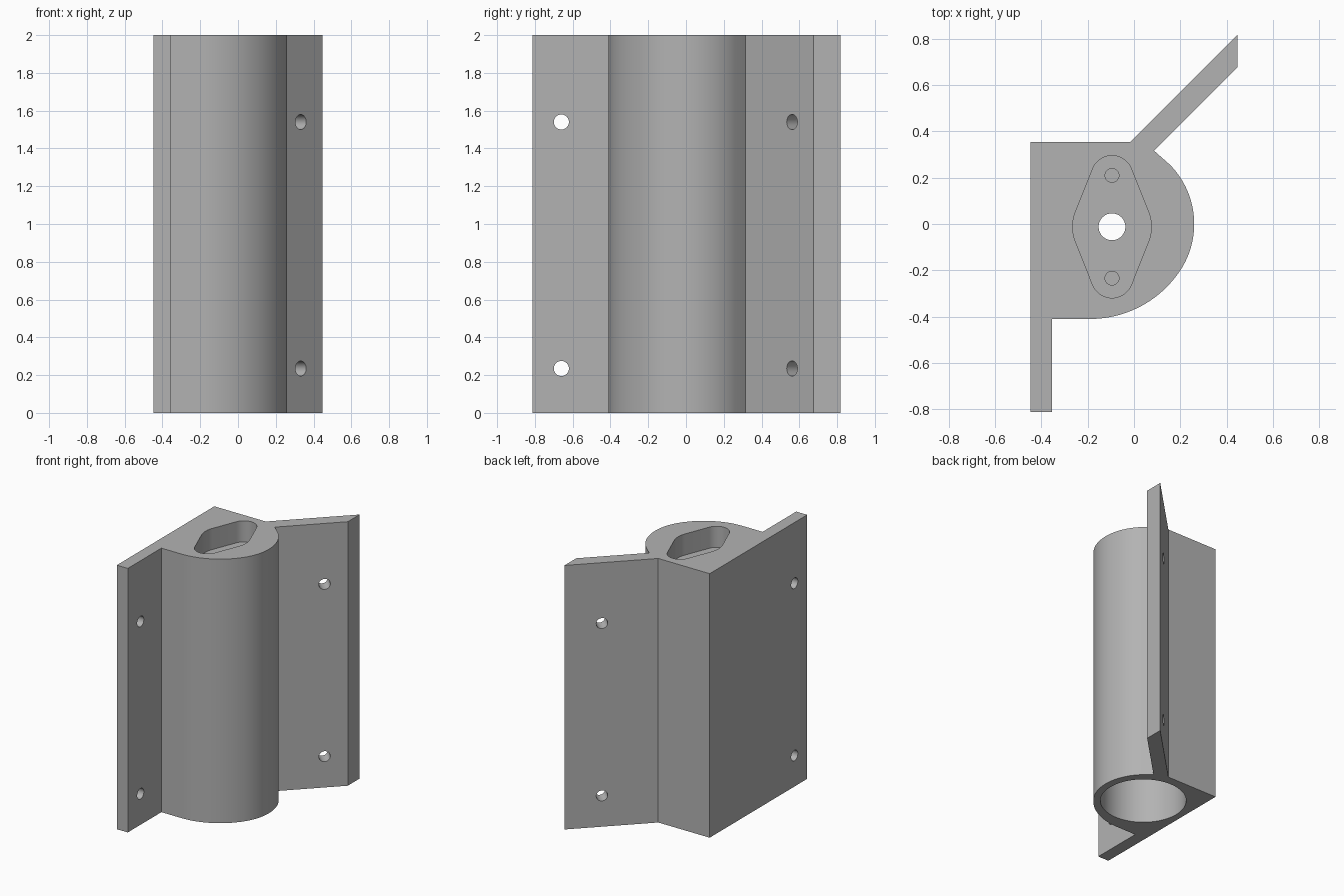
import bpy, bmesh
from math import cos, sin, radians, pi, asin, degrees
from mathutils import Matrix, Vector

if "Cube" in bpy.data.objects:
    bpy.data.objects.remove(bpy.data.objects["Cube"], do_unlink=True)

HEIGHT = 2.0
AXIS = (-0.095, -0.012)      # centre of the bore
POCKET_FLOOR = 1.84
BORE_TOP = 1.72

grey = bpy.data.materials.new("plain grey")
grey.use_nodes = True
COLOUR = (0.45, 0.45, 0.45, 1)
grey.diffuse_color = COLOUR
grey.node_tree.nodes["Principled BSDF"].inputs["Base Color"].default_value = COLOUR


def arc(cx, cy, r, start, end, steps):
    """Points on an arc, angles in degrees."""
    angles = [radians(start + (end - start) * i / steps) for i in range(steps + 1)]
    return [(cx + r * cos(a), cy + r * sin(a)) for a in angles]


def prism(name, outline, z0, z1):
    """Extrude a flat counter-clockwise outline from z0 to z1."""
    bm = bmesh.new()
    face = bm.faces.new([bm.verts.new((x, y, z0)) for x, y in outline])
    top = bmesh.ops.extrude_face_region(bm, geom=[face])["geom"]
    bmesh.ops.translate(bm, vec=(0, 0, z1 - z0),
                        verts=[v for v in top if isinstance(v, bmesh.types.BMVert)])
    bmesh.ops.recalc_face_normals(bm, faces=bm.faces)
    mesh = bpy.data.meshes.new(name)
    bm.to_mesh(mesh)
    bm.free()
    mesh.materials.append(grey)
    obj = bpy.data.objects.new(name, mesh)
    bpy.context.collection.objects.link(obj)
    return obj


def cylinder(name, x, y, r, z0, z1, steps=32):
    return prism(name, arc(x, y, r, 0, 360, steps)[:-1], z0, z1)


def cross_hole(name, centre, direction):
    """Screw hole cutter through a flange."""
    obj = cylinder(name, 0, 0, 0.04, -0.12, 0.12)
    turn = Vector(direction).to_track_quat("Z", "Y").to_matrix().to_4x4()
    obj.data.transform(Matrix.Translation(centre) @ turn)
    return obj


# Body: square back, rounded side, one straight and one slanted flange
outline = [(-0.447, 0.355), (-0.447, -0.812), (-0.355, -0.812), (-0.355, -0.41)]
outline += arc(-0.19, 0.057, 0.467, -90, -34, 20)
outline += arc(-0.104, 0.0, 0.364, -32, 45, 26)
outline += [(0.087, 0.316), (0.447, 0.676), (0.447, 0.818), (-0.016, 0.355)]
body = prism("bracket_body", outline, 0, HEIGHT)

# Pocket: wide middle circle joined to two smaller end circles
ax, ay = AXIS
mid_r, end_r, reach = 0.17, 0.09, 0.217
tilt = degrees(asin((mid_r - end_r) / reach))
pocket = (arc(ax, ay, mid_r, -tilt, tilt, 8)
          + arc(ax, ay + reach, end_r, tilt, 180 - tilt, 20)
          + arc(ax, ay, mid_r, 180 - tilt, 180 + tilt, 8)
          + arc(ax, ay - reach, end_r, 180 + tilt, 360 - tilt, 20))

cutters = [
    prism("pocket_cutter", pocket, POCKET_FLOOR, HEIGHT + 0.1),
    cylinder("bore_cutter", ax, ay, 0.30, -0.1, BORE_TOP, 72),
    cylinder("shaft_hole_cutter", ax, ay, 0.058, BORE_TOP - 0.1, POCKET_FLOOR + 0.05),
]
for side in (-1, 1):
    cutters.append(cylinder("pilot_hole_cutter", ax, ay + side * 0.222, 0.03,
                            POCKET_FLOOR - 0.08, POCKET_FLOOR + 0.05))
for z in (0.235, 1.54):
    cutters.append(cross_hole("straight_flange_hole_cutter", (-0.4, -0.66, z), (1, 0, 0)))
    cutters.append(cross_hole("slanted_flange_hole_cutter", (0.297, 0.597, z), (1, -1, 0)))

# Cut every opening, then drop the cutters
for cutter in cutters:
    mod = body.modifiers.new(cutter.name, "BOOLEAN")
    mod.operation = "DIFFERENCE"
    mod.solver = "EXACT"
    mod.object = cutter
    cutter.hide_render = True
bpy.context.view_layer.objects.active = body
body.select_set(True)
for mod in list(body.modifiers):
    bpy.ops.object.modifier_apply(modifier=mod.name)
for cutter in cutters:
    bpy.data.objects.remove(cutter, do_unlink=True)

bpy.ops.object.shade_smooth_by_angle(angle=radians(30))
